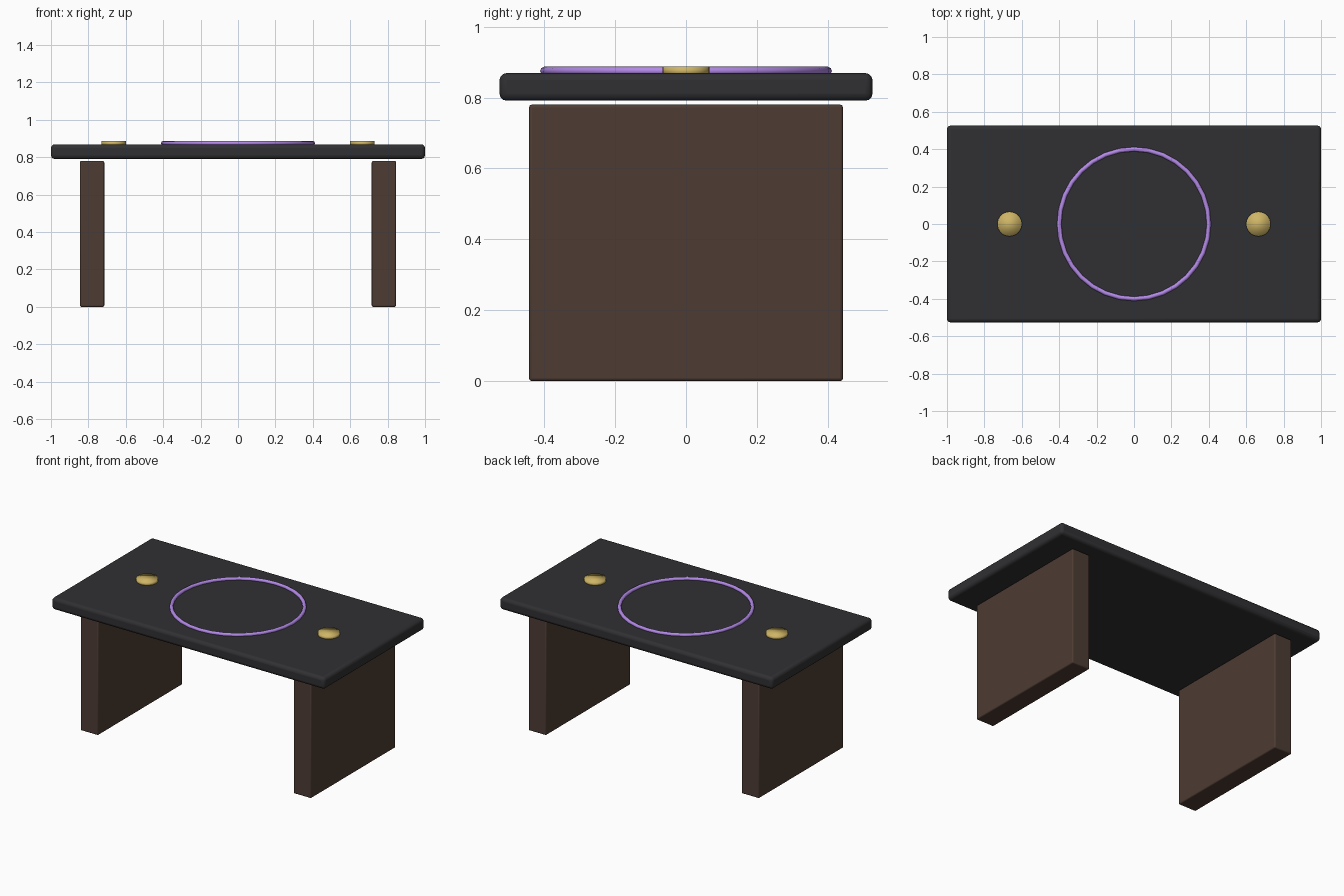
import bpy
import math

if "Cube" in bpy.data.objects:
    bpy.data.objects.remove(bpy.data.objects["Cube"])


def material(name, rgb):
    m = bpy.data.materials.new(name)
    m.diffuse_color = (*rgb, 1)
    m.use_nodes = True
    m.node_tree.nodes["Principled BSDF"].inputs["Base Color"].default_value = m.diffuse_color
    return m


dark = material("charcoal", (0.03, 0.03, 0.033))
wood = material("dark_wood", (0.075, 0.045, 0.033))
violet = material("violet", (0.45, 0.25, 0.8))
gold = material("gold", (0.62, 0.46, 0.13))


def box(name, center, size, bevel, mat):
    bpy.ops.mesh.primitive_cube_add(size=1, location=center)
    o = bpy.context.object
    o.name = name
    o.scale = size
    bpy.ops.object.transform_apply(location=False, rotation=False, scale=True)
    b = o.modifiers.new("Bevel", 'BEVEL')
    b.width = bevel
    b.segments = 3
    o.data.materials.append(mat)
    bpy.ops.object.shade_smooth_by_angle(angle=math.radians(40))
    return o


# Table top slab
box("table_top", (0, 0, 0.83), (2.0, 1.053, 0.078), 0.02, dark)

# Slab legs and round studs, one per side
for side, x in (("left", -1), ("right", 1)):
    box(side + "_leg", (x * 0.78, 0, 0.39), (0.13, 0.886, 0.78), 0.008, wood)
    bpy.ops.mesh.primitive_cylinder_add(vertices=32, radius=0.066, depth=0.026,
                                        location=(x * 0.665, 0, 0.875))
    stud = bpy.context.object
    stud.name = side + "_stud"
    stud.data.materials.append(gold)
    bpy.ops.object.shade_smooth()

# Inlaid ring on the top
bpy.ops.mesh.primitive_torus_add(major_radius=0.4, minor_radius=0.012,
                                 major_segments=32, minor_segments=8,
                                 location=(0, 0, 0.875))
ring = bpy.context.object
ring.name = "inlay_ring"
ring.data.materials.append(violet)
bpy.ops.object.shade_smooth()
